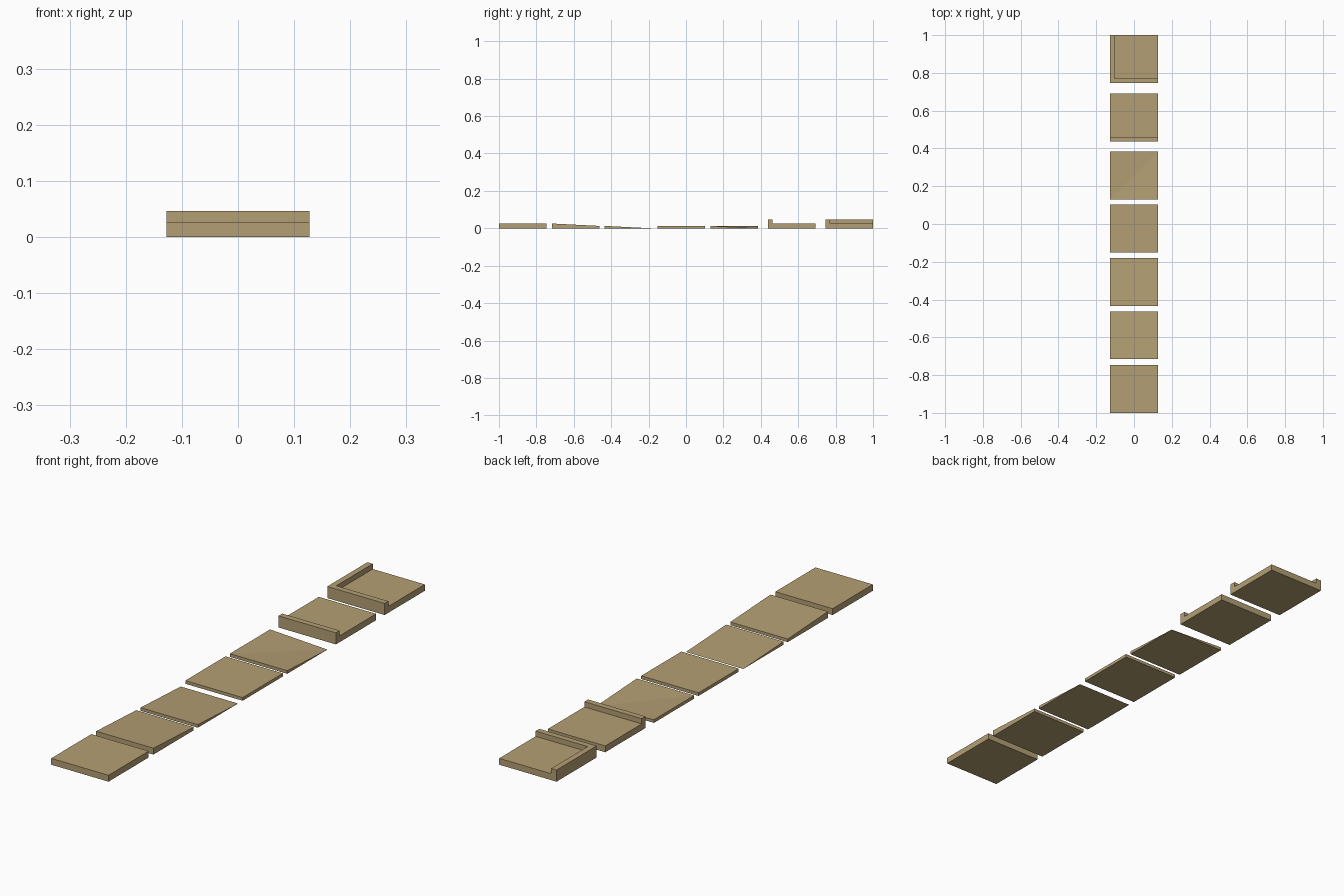
import bpy, bmesh

if "Cube" in bpy.data.objects:
    bpy.data.objects.remove(bpy.data.objects["Cube"])

tan = bpy.data.materials.new("sandy_tan")
tan.diffuse_color = (0.456, 0.347, 0.174, 1)
tan.use_nodes = True
tan.node_tree.nodes["Principled BSDF"].inputs["Base Color"].default_value = tan.diffuse_color

W = 0.127            # half width of every tile
FULL, HALF = 0.0255, 0.0127   # thick and thin slab heights
RIM, RIM_W = 0.0465, 0.0235   # wall height and wall width


def finish(name, bm):
    bmesh.ops.remove_doubles(bm, verts=bm.verts, dist=1e-5)
    bmesh.ops.dissolve_degenerate(bm, edges=bm.edges, dist=1e-5)
    bmesh.ops.recalc_face_normals(bm, faces=bm.faces)
    mesh = bpy.data.meshes.new(name)
    bm.to_mesh(mesh)
    bm.free()
    mesh.materials.append(tan)
    ob = bpy.data.objects.new(name, mesh)
    bpy.context.collection.objects.link(ob)


def prism(bm, outline, z0, z1):
    """Extrude a flat xy outline from z0 up to z1."""
    low = [bm.verts.new((x, y, z0)) for x, y in outline]
    face = bm.faces.new(low)
    up = bmesh.ops.extrude_face_region(bm, geom=[face], use_keep_orig=True)
    for v in up["geom"]:
        if isinstance(v, bmesh.types.BMVert):
            v.co.z = z1


def slab(name, y, heights):
    """Square tile with front edge at y; heights of its four top corners,
    front left, front right, back right, back left."""
    corners = [(-W, y), (W, y), (W, y + 2 * W), (-W, y + 2 * W)]
    bm = bmesh.new()
    low = [bm.verts.new((*c, 0)) for c in corners]
    top = [bm.verts.new((*c, h)) for c, h in zip(corners, heights)]
    bm.faces.new(low[::-1])
    # top is split along the front-left to back-right diagonal
    bm.faces.new((top[0], top[1], top[2]))
    bm.faces.new((top[0], top[2], top[3]))
    for i in range(4):
        j = (i + 1) % 4
        bm.faces.new((low[i], low[j], top[j], top[i]))
    finish(name, bm)


def rim(name, y, with_left):
    """Raised wall along the front edge, optionally turning along the left."""
    a, b, back = y + RIM_W, -W + RIM_W, y + 2 * W
    if with_left:
        outline = [(-W, y), (W, y), (W, a), (b, a), (b, back), (-W, back)]
    else:
        outline = [(-W, y), (W, y), (W, a), (-W, a)]
    bm = bmesh.new()
    prism(bm, outline, FULL, RIM)
    finish(name, bm)


# Row of floor tiles, front to back
slab("thick_tile", -1.0, [FULL] * 4)
slab("upper_ramp_tile", -0.716, [FULL, FULL, HALF, HALF])
slab("lower_ramp_tile", -0.435, [HALF, HALF, 0, 0])
slab("thin_tile", -0.152, [HALF] * 4)
slab("corner_ramp_tile", 0.130, [HALF, HALF, 0, HALF])
slab("edge_tile_base", 0.438, [FULL] * 4)
slab("corner_tile_base", 0.746, [FULL] * 4)

# Walls on the last two tiles
rim("edge_tile_wall", 0.438, False)
rim("corner_tile_wall", 0.746, True)
